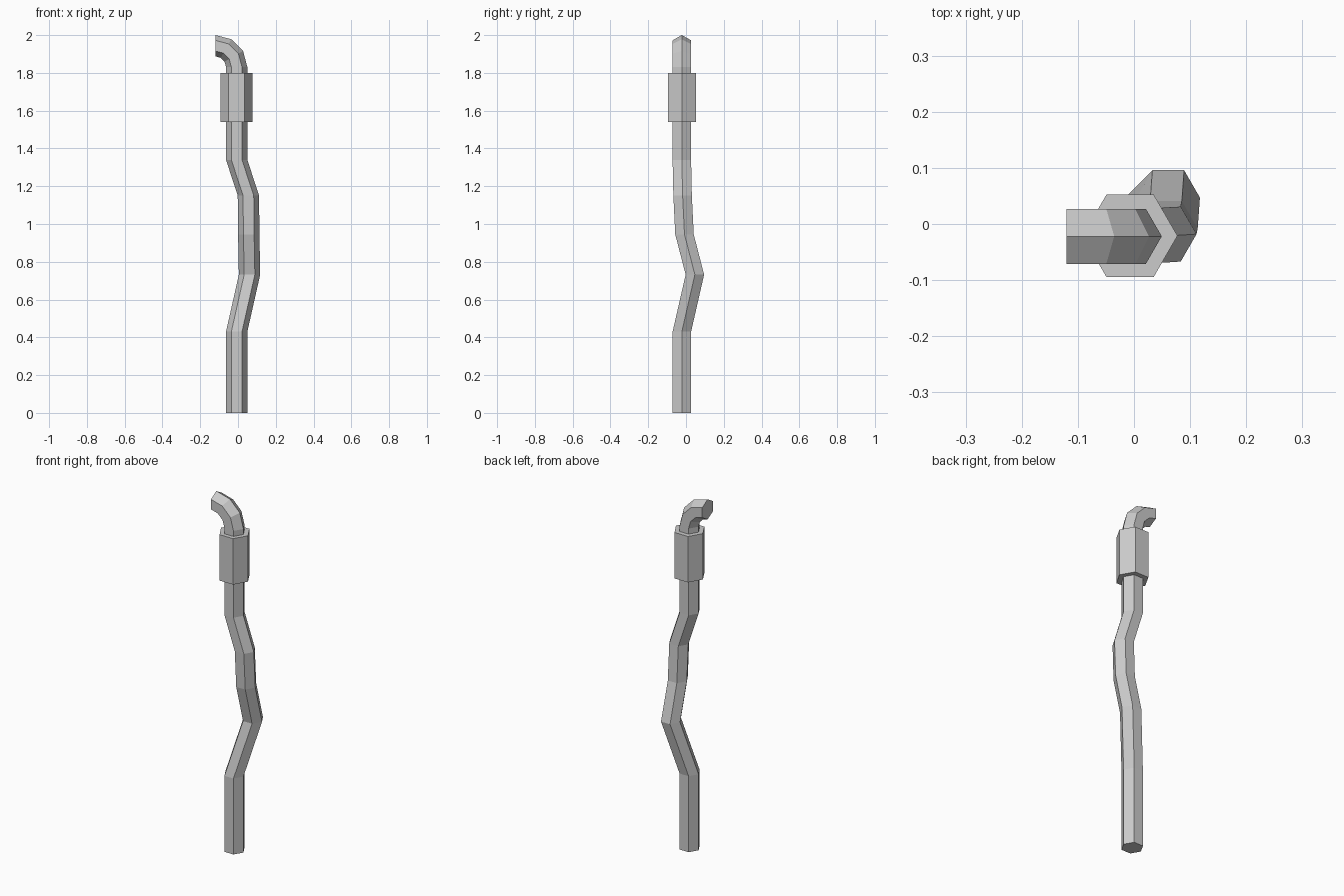
import bpy, bmesh, math
from mathutils import Vector

if "Cube" in bpy.data.objects:
    bpy.data.objects.remove(bpy.data.objects["Cube"])

SIDES = 6
CX, CY = -0.007, -0.022


def hex_tube(name, rings, radius):
    """Loft a capped hexagonal tube; each ring is (centre, tilt towards -x)."""
    bm = bmesh.new()
    loops = []
    for centre, tilt in rings:
        u = Vector((math.cos(tilt), 0, math.sin(tilt)))
        loop = []
        for i in range(SIDES):
            a = 2 * math.pi * i / SIDES
            p = Vector(centre) + radius * (math.cos(a) * u + math.sin(a) * Vector((0, 1, 0)))
            loop.append(bm.verts.new(p))
        loops.append(loop)
    for lo, hi in zip(loops, loops[1:]):
        for i in range(SIDES):
            j = (i + 1) % SIDES
            bm.faces.new((lo[i], lo[j], hi[j], hi[i]))
    bm.faces.new(loops[0][::-1])
    bm.faces.new(loops[-1])
    bmesh.ops.recalc_face_normals(bm, faces=bm.faces)
    mesh = bpy.data.meshes.new(name)
    bm.to_mesh(mesh)
    bm.free()
    obj = bpy.data.objects.new(name, mesh)
    bpy.context.collection.objects.link(obj)
    return obj


# Crooked pipe, level rings
rings = [((x, y, z), 0) for x, y, z in (
    (CX, CY, 0), (CX, CY, 0.43), (0.061, 0.047, 0.732),
    (0.057, -0.008, 0.945), (0.055, -0.018, 1.15), (CX, CY, 1.34))]

# Elbow at the top, three segments turning to -x
BEND, PIVOT_X, PIVOT_Z = 0.113, -0.12, 1.831
for k in range(4):
    t = math.radians(30 * k)
    rings.append(((PIVOT_X + BEND * math.cos(t), CY, PIVOT_Z + BEND * math.sin(t)), t))
hex_tube("bent_pipe", rings, 0.0565)

# Wide collar around the pipe
hex_tube("collar", [((CX, -0.021, 1.54), 0), ((CX, -0.021, 1.80), 0)], 0.0845)
